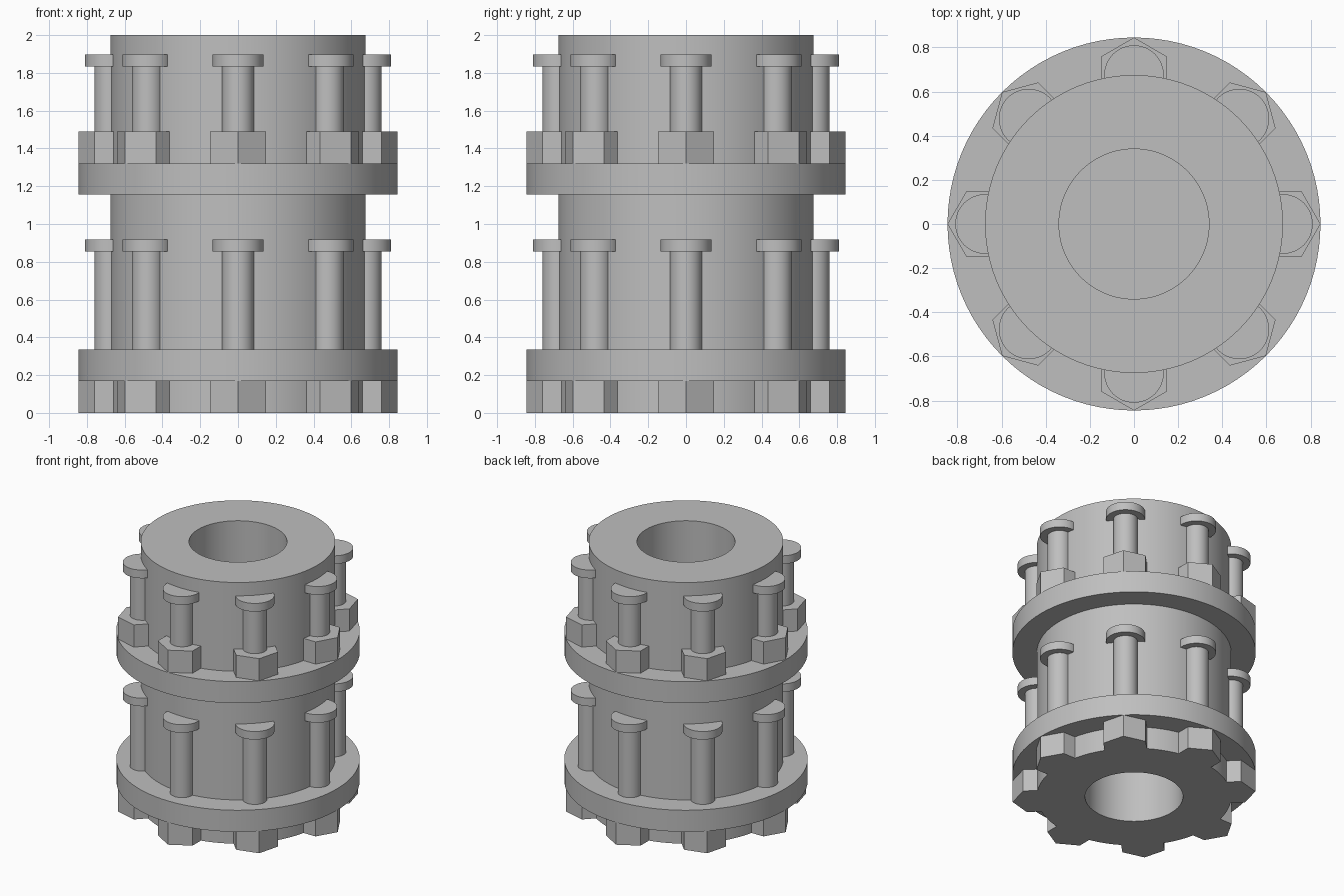
import bpy, bmesh, math
from mathutils import Vector, Matrix

cube = bpy.data.objects.get("Cube")
if cube:
    bpy.data.objects.remove(cube, do_unlink=True)

# Single grey metal colour
GREY = (0.52, 0.52, 0.52, 1.0)
metal = bpy.data.materials.new("grey_metal")
metal.use_nodes = True
metal.diffuse_color = GREY
metal.node_tree.nodes["Principled BSDF"].inputs["Base Color"].default_value = GREY

BODY_R, FLANGE_R, BORE_R = 0.675, 0.845, 0.34
COUNT = 8


def finish(name, bm):
    """Turn a bmesh into a named, coloured object with sharp-edged smoothing."""
    bmesh.ops.recalc_face_normals(bm, faces=bm.faces)
    mesh = bpy.data.meshes.new(name)
    bm.to_mesh(mesh)
    bm.free()
    mesh.materials.append(metal)
    obj = bpy.data.objects.new(name, mesh)
    bpy.context.collection.objects.link(obj)
    bpy.ops.object.select_all(action='DESELECT')
    obj.select_set(True)
    bpy.context.view_layer.objects.active = obj
    bpy.ops.object.shade_smooth_by_angle(angle=math.radians(30))
    return obj


def lathe(name, profile, steps=96):
    """Revolve an (r, z) profile about the z axis."""
    bm = bmesh.new()
    verts = [bm.verts.new((r, 0, z)) for r, z in profile]
    edges = [bm.edges.new(pair) for pair in zip(verts, verts[1:])]
    bmesh.ops.spin(bm, geom=verts + edges, cent=(0, 0, 0), axis=(0, 0, 1),
                   angle=math.tau, steps=steps, use_duplicate=False)
    bmesh.ops.remove_doubles(bm, verts=bm.verts, dist=1e-4)
    return finish(name, bm)


def ring_of_prisms(name, radius, sides, z0, z1):
    """Eight upright prisms centred on the body wall, one corner facing out."""
    bm = bmesh.new()
    for i in range(COUNT):
        place = (Matrix.Rotation(math.tau * i / COUNT, 4, 'Z')
                 @ Matrix.Translation(Vector((BODY_R, 0, (z0 + z1) / 2))))
        made = bmesh.ops.create_cone(bm, cap_ends=True, segments=sides,
                                     radius1=radius, radius2=radius, depth=z1 - z0)
        # Aim the first corner along local x, then place it on the ring
        corner = made["verts"][0].co
        aim = Matrix.Rotation(-math.atan2(corner.y, corner.x), 4, 'Z')
        bmesh.ops.transform(bm, matrix=place @ aim, verts=made["verts"])
    return finish(name, bm)


# Cylindrical body with two flanges and a bore closed by a web halfway up
lathe("flanged_body", [
    (0, 0.98), (BORE_R, 0.98), (BORE_R, 0), (BODY_R, 0),
    (BODY_R, 0.17), (FLANGE_R, 0.17), (FLANGE_R, 0.335), (BODY_R, 0.335),
    (BODY_R, 1.155), (FLANGE_R, 1.155), (FLANGE_R, 1.32), (BODY_R, 1.32),
    (BODY_R, 2), (BORE_R, 2), (BORE_R, 1.02), (0, 1.02)])

# Lower bolts: nuts hang under the flange
ring_of_prisms("lower_nuts", 0.17, 6, 0, 0.17)
ring_of_prisms("lower_shanks", 0.085, 32, 0.3, 0.86)
ring_of_prisms("lower_bolt_caps", 0.135, 48, 0.855, 0.917)

# Upper bolts: nuts sit on top of the flange
ring_of_prisms("upper_nuts", 0.17, 6, 1.32, 1.49)
ring_of_prisms("upper_shanks", 0.085, 32, 1.48, 1.84)
ring_of_prisms("upper_bolt_caps", 0.135, 48, 1.835, 1.898)
